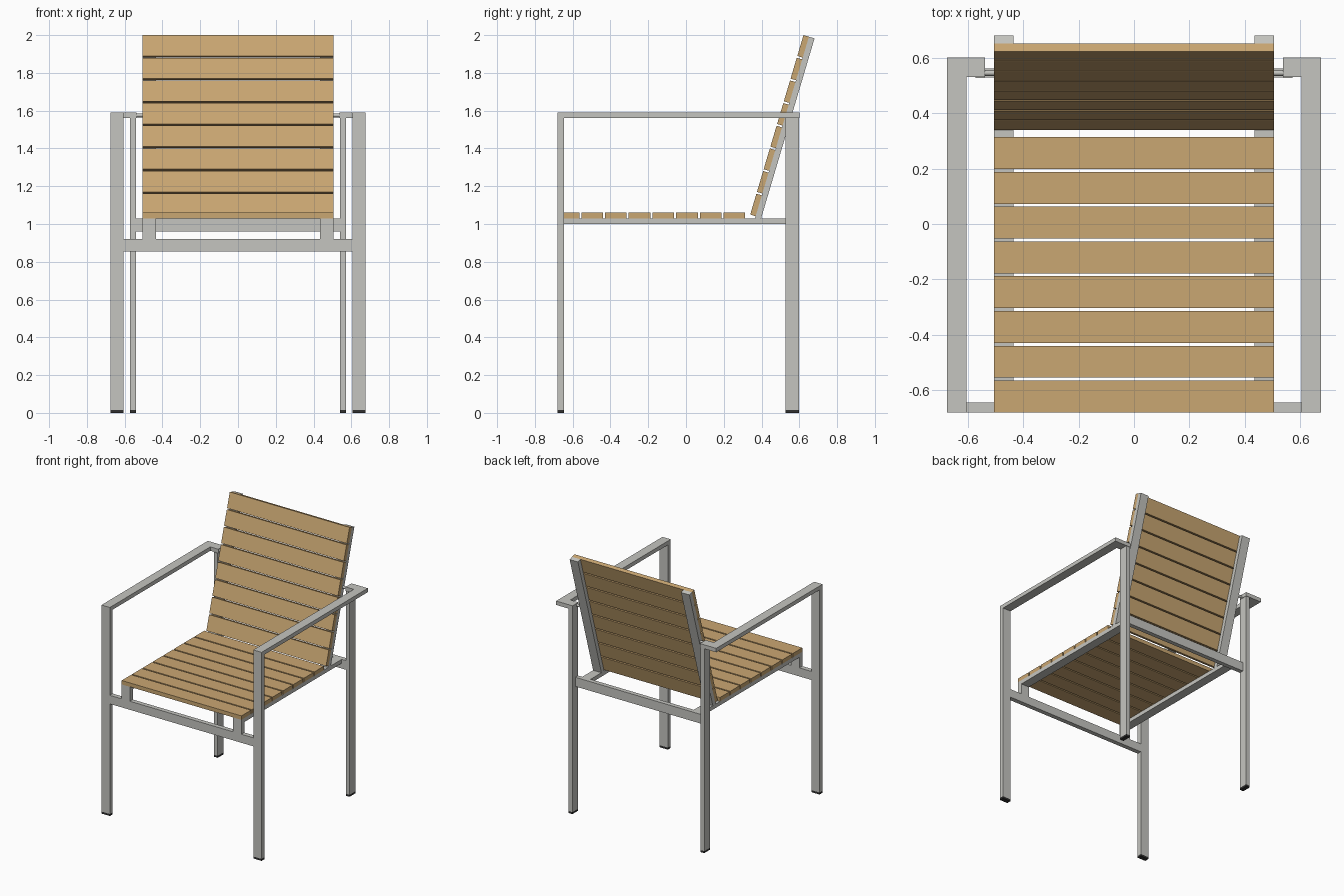
import bpy
from math import atan2, cos, sin
from mathutils import Matrix, Vector

cube = bpy.data.objects.get("Cube")
if cube:
    bpy.data.objects.remove(cube, do_unlink=True)


def make_material(name, color):
    mat = bpy.data.materials.new(name)
    mat.use_nodes = True
    mat.diffuse_color = color
    mat.node_tree.nodes["Principled BSDF"].inputs["Base Color"].default_value = color
    return mat


wood = make_material("tan wood", (0.59, 0.385, 0.168, 1))
metal = make_material("light grey metal", (0.56, 0.56, 0.53, 1))
rubber = make_material("dark rubber", (0.03, 0.03, 0.03, 1))


def box(name, mat, x, y, z, frame=None):
    """Box spanning the given (low, high) ranges, optionally placed in a tilted frame."""
    spans = (x, y, z)
    bpy.ops.mesh.primitive_cube_add(size=1)
    ob = bpy.context.object
    ob.name = name
    size = [b - a for a, b in spans]
    centre = Vector([(a + b) / 2 for a, b in spans])
    place = Matrix.Translation(centre) @ Matrix.Diagonal((*size, 1))
    ob.data.transform((frame or Matrix()) @ place)
    ob.data.materials.append(mat)
    return ob


def pair(name, mat, x, y, z, frame=None):
    """The same box on the left (+x) and the right (-x)."""
    box("left_" + name, mat, x, y, z, frame)
    box("right_" + name, mat, (-x[1], -x[0]), y, z, frame)


# Key dimensions
FRONT = (-0.68, -0.645)
BACK_LEG = (0.527, 0.597)
OUTER = (0.605, 0.675)
INNER = (0.54, 0.572)
RAIL = (0.435, 0.505)
SLAT = (-0.505, 0.505)
ARM = (1.56, 1.59)
FOOT = 0.015
COUNT = 8

# Legs and feet
pair("front_leg", metal, OUTER, FRONT, (FOOT, ARM[0]))
pair("front_foot", rubber, OUTER, FRONT, (0, FOOT))
pair("rear_leg", metal, INNER, BACK_LEG, (FOOT, ARM[0]))
pair("rear_foot", rubber, INNER, BACK_LEG, (0, FOOT))

# Armrests with an inward return over the rear legs
pair("armrest", metal, OUTER, (FRONT[0], 0.6), ARM)
pair("armrest_return", metal, (0.537, OUTER[0]), (0.53, 0.6), ARM)

# Seat frame
box("front_crossbar", metal, (-OUTER[0], OUTER[0]), FRONT, (0.855, 0.92))
box("rear_crossbar", metal, (-INNER[0], INNER[0]), (0.528, 0.562), (0.96, 1.03))
pair("seat_upright", metal, RAIL, FRONT, (0.92, 1.03))
pair("seat_rail", metal, RAIL, (FRONT[1], 0.528), (1.0, 1.03))

# Seat slats
for i in range(COUNT):
    y = FRONT[0] + i * 0.1255
    box(f"seat_slat_{i + 1}", wood, SLAT, (y, y + 0.115), (1.03, 1.06))

# Backrest: built upright, then leaned back about its lower front edge
lean = atan2(0.282, 0.95)
length = 0.991
frame = Matrix.Translation((0, 0.34, 1.05)) @ Matrix.Rotation(-lean, 4, "X")
pitch = (length + 0.01) / COUNT
for i in range(COUNT):
    z = i * pitch
    box(f"back_slat_{i + 1}", wood, SLAT, (0, 0.03), (z, z + pitch - 0.01), frame)
pair("back_post", metal, RAIL, (0.03, 0.061), (-0.032, length), frame)

# Round pins joining the back posts to the armrest returns
for side, sign in (("left", 1), ("right", -1)):
    bpy.ops.mesh.primitive_cylinder_add(
        vertices=16, radius=0.01, depth=0.07,
        location=(sign * 0.515, 0.545, 1.575), rotation=(0, atan2(1, 0), 0))
    pin = bpy.context.object
    pin.name = side + "_back_pin"
    pin.data.materials.append(metal)
    bpy.ops.object.shade_smooth_by_angle()
